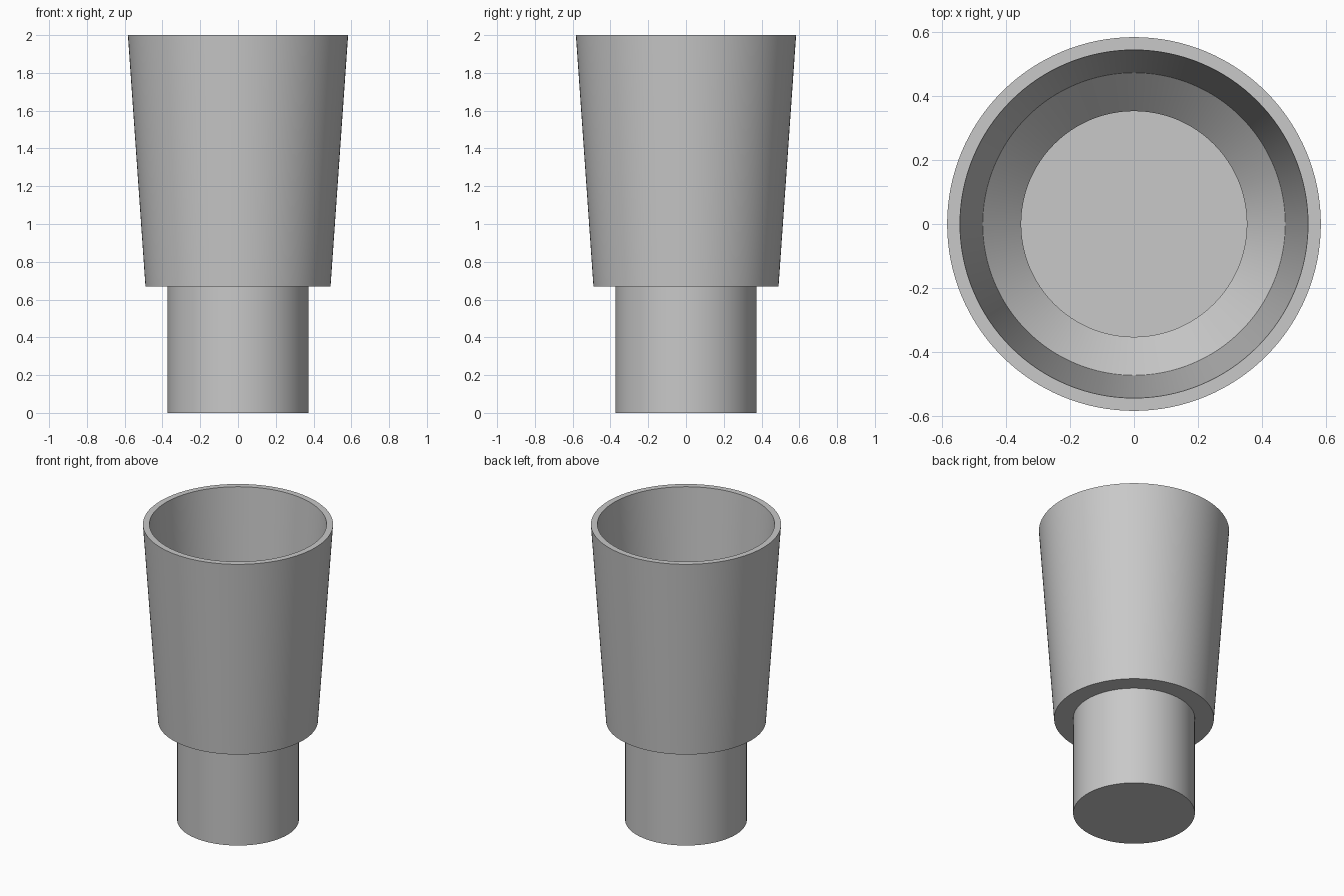
import bpy
import bmesh
import math

SEGMENTS = 128

cube = bpy.data.objects.get("Cube")
if cube:
    bpy.data.objects.remove(cube, do_unlink=True)

# Plain grey plastic
grey = bpy.data.materials.new("plain grey")
grey.use_nodes = True
colour = (0.58, 0.58, 0.58, 1)
grey.diffuse_color = colour
grey.node_tree.nodes["Principled BSDF"].inputs["Base Color"].default_value = colour


def lathe(name, profile, material):
    """Spin a closed (radius, height) profile around the z axis."""
    bm = bmesh.new()
    verts = [bm.verts.new((r, 0, z)) for r, z in profile]
    edges = [bm.edges.new(pair) for pair in zip(verts, verts[1:])]
    bmesh.ops.spin(bm, geom=verts + edges, axis=(0, 0, 1), cent=(0, 0, 0),
                   angle=math.tau, steps=SEGMENTS, use_duplicate=False)
    bmesh.ops.remove_doubles(bm, verts=bm.verts, dist=0.0001)
    bmesh.ops.recalc_face_normals(bm, faces=bm.faces)
    mesh = bpy.data.meshes.new(name)
    bm.to_mesh(mesh)
    bm.free()
    mesh.materials.append(material)
    obj = bpy.data.objects.new(name, mesh)
    bpy.context.collection.objects.link(obj)
    bpy.ops.object.select_all(action="DESELECT")
    bpy.context.view_layer.objects.active = obj
    obj.select_set(True)
    bpy.ops.object.shade_smooth_by_angle(angle=math.radians(30))
    return obj


# Outside: closed base, straight stem, flat shoulder, flared wall
outside = [(0, 0), (0.373, 0), (0.373, 0.67), (0.49, 0.67), (0.583, 2)]
# Inside: flared bore, sloped seat, straight well, floor
inside = [(0.543, 2), (0.472, 0.96), (0.352, 0.84), (0.352, 0.03), (0, 0.03)]

lathe("stepped_cup", outside + inside, grey)
